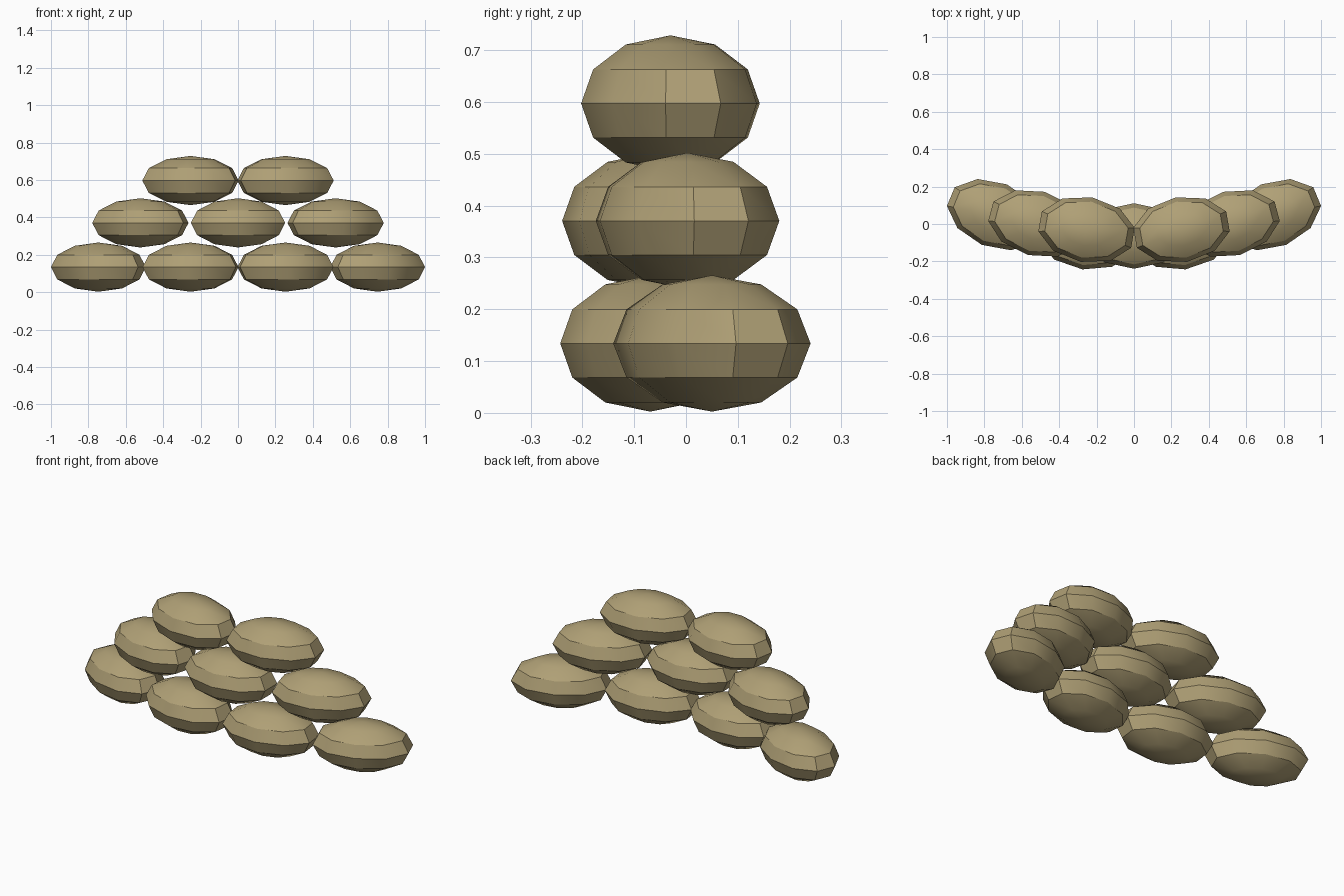
import bpy
import bmesh
from math import radians

cube = bpy.data.objects.get("Cube")
if cube:
    bpy.data.objects.remove(cube, do_unlink=True)

# Burlap colour
burlap = bpy.data.materials.new("tan burlap")
burlap.use_nodes = True
colour = (0.43, 0.35, 0.18, 1)
burlap.diffuse_color = colour
burlap.node_tree.nodes["Principled BSDF"].inputs["Base Color"].default_value = colour

HALF_SIZE = (0.265, 0.175, 0.1315)


def sandbag(name, x, y, z, turn):
    """Stretched low-poly sphere with flat ends along its length."""
    mesh = bpy.data.meshes.new(name)
    bm = bmesh.new()
    bmesh.ops.create_uvsphere(bm, u_segments=10, v_segments=6, radius=1)
    bmesh.ops.scale(bm, vec=HALF_SIZE, verts=bm.verts)
    bm.to_mesh(mesh)
    bm.free()
    mesh.materials.append(burlap)
    bag = bpy.data.objects.new(name, mesh)
    bag.location = (x, y, z)
    bag.rotation_euler.z = radians(turn)
    bpy.context.collection.objects.link(bag)
    bag.select_set(True)
    bpy.context.view_layer.objects.active = bag


def mirrored_pair(name, x, y, z, turn):
    sandbag("left_" + name, x, y, z, turn)
    sandbag("right_" + name, -x, y, z, -turn)


bpy.ops.object.select_all(action="DESELECT")

# Bottom row of four, curving back at the ends
mirrored_pair("bottom_inner_sandbag", 0.254, -0.069, 0.134, 7)
mirrored_pair("bottom_outer_sandbag", 0.7465, 0.05, 0.134, 22.5)

# Middle row of three
sandbag("middle_centre_sandbag", 0, -0.064, 0.3705, 0)
mirrored_pair("middle_outer_sandbag", 0.522, 0.003, 0.3705, 15)

# Top row of two
mirrored_pair("top_sandbag", 0.254, -0.03, 0.597, 10)

# Soft cloth with crisp seams and ends
bpy.ops.object.shade_smooth_by_angle(angle=radians(30))
